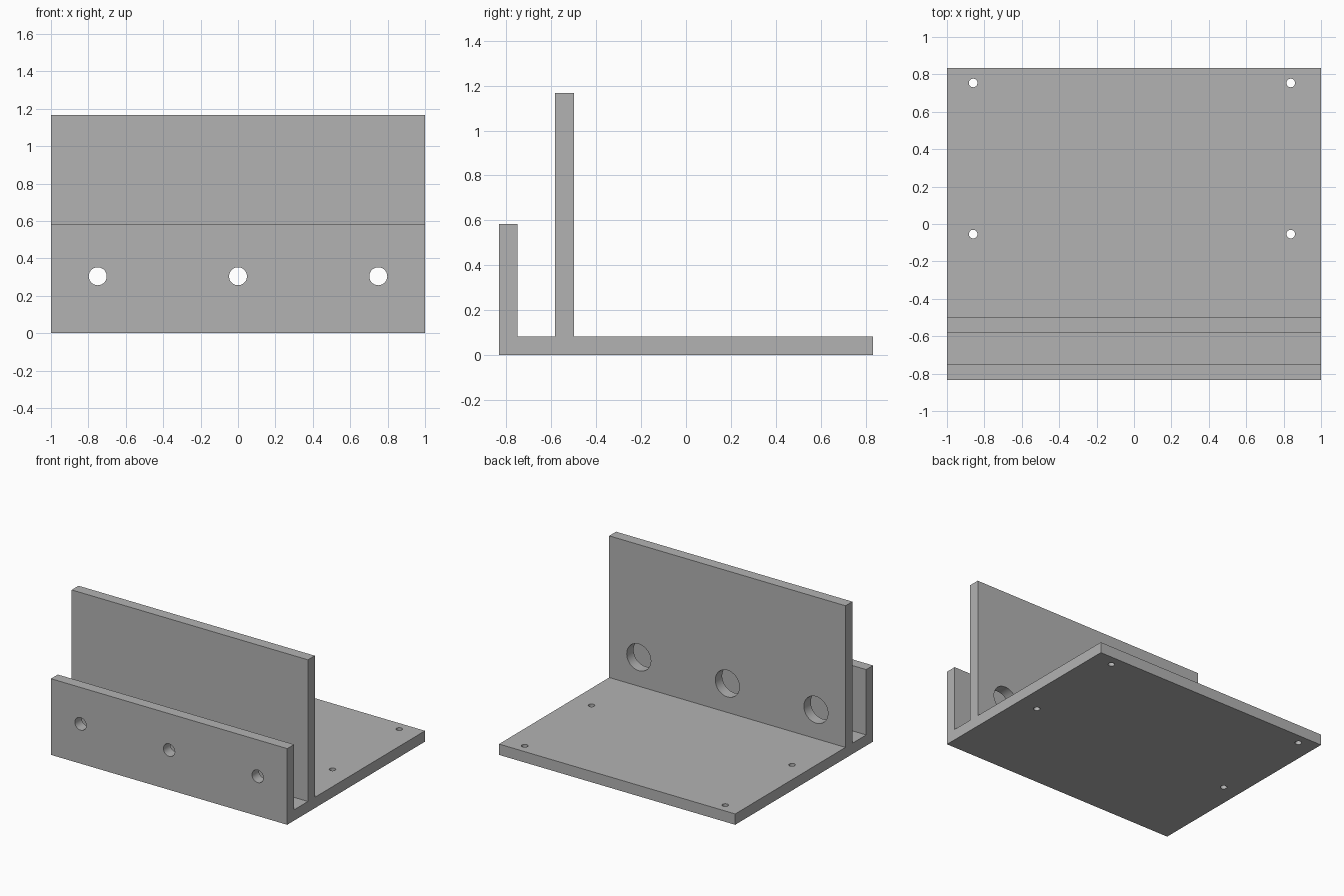
import bpy
import bmesh
import math
from mathutils import Matrix, Vector

cube = bpy.data.objects.get("Cube")
if cube:
    bpy.data.objects.remove(cube, do_unlink=True)

grey = bpy.data.materials.new("plain grey")
grey.use_nodes = True
colour = (0.45, 0.45, 0.45, 1)
grey.diffuse_color = colour
grey.node_tree.nodes["Principled BSDF"].inputs["Base Color"].default_value = colour


def make_object(name, bm):
    bmesh.ops.recalc_face_normals(bm, faces=bm.faces)
    mesh = bpy.data.meshes.new(name)
    bm.to_mesh(mesh)
    bm.free()
    mesh.materials.append(grey)
    obj = bpy.data.objects.new(name, mesh)
    bpy.context.collection.objects.link(obj)
    return obj


def add_drill(bm, centre, radius, depth, along_y=False):
    turn = Matrix.Rotation(math.pi / 2, 4, "X") if along_y else Matrix()
    bmesh.ops.create_cone(bm, cap_ends=True, segments=48, radius1=radius,
                          radius2=radius, depth=depth,
                          matrix=Matrix.Translation(centre) @ turn)


# Bracket body: side profile (y, z) extruded across the width
FRONT, BACK, THICK = -0.833, 0.833, 0.083
LIP_TOP, WALL_TOP = 0.583, 1.167
WALL_FRONT, WALL_BACK = -0.583, -0.5
profile = [(FRONT, 0), (BACK, 0), (BACK, THICK),
           (WALL_BACK, THICK), (WALL_BACK, WALL_TOP),
           (WALL_FRONT, WALL_TOP), (WALL_FRONT, THICK),
           (FRONT + THICK, THICK), (FRONT + THICK, LIP_TOP), (FRONT, LIP_TOP)]
bm = bmesh.new()
side = bm.faces.new([bm.verts.new((-1, y, z)) for y, z in profile])
swept = bmesh.ops.extrude_face_region(bm, geom=[side])["geom"]
bmesh.ops.translate(bm, vec=Vector((2, 0, 0)),
                    verts=[v for v in swept if isinstance(v, bmesh.types.BMVert)])
bracket = make_object("bracket", bm)

# Drills: wide holes in the tall wall, narrow ones in the lip, screw holes in the base
bm = bmesh.new()
for x in (-0.75, 0, 0.75):
    add_drill(bm, (x, (WALL_FRONT + WALL_BACK) / 2, 0.304), 0.102, 0.14, True)
    add_drill(bm, (x, FRONT + THICK / 2, 0.304), 0.048, 0.14, True)
for x in (-0.86, 0.838):
    for y in (-0.054, 0.754):
        add_drill(bm, (x, y, THICK / 2), 0.023, 0.2)
drills = make_object("hole_cutters", bm)
drills.hide_render = True

cut = bracket.modifiers.new("holes", "BOOLEAN")
cut.operation = "DIFFERENCE"
cut.solver = "EXACT"
cut.object = drills

# Apply the cut, then remove the helper
bpy.context.view_layer.objects.active = bracket
bracket.select_set(True)
bpy.ops.object.modifier_apply(modifier=cut.name)
bpy.data.objects.remove(drills, do_unlink=True)
bpy.ops.object.shade_smooth_by_angle(angle=math.radians(30))
